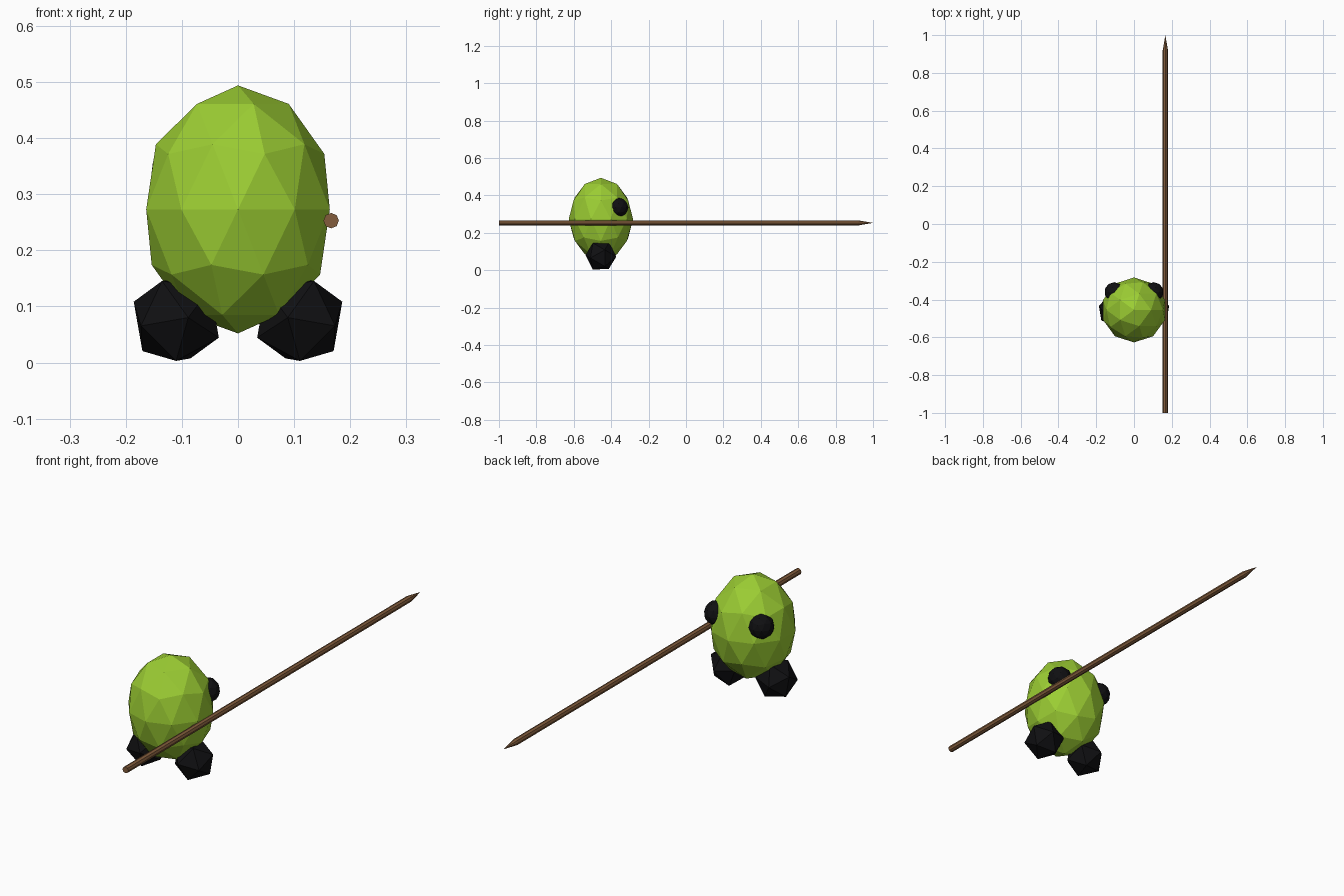
import bpy, bmesh
from math import radians
from mathutils import Matrix, Vector

if "Cube" in bpy.data.objects:
    bpy.data.objects.remove(bpy.data.objects["Cube"])


def material(name, rgb):
    m = bpy.data.materials.new(name)
    m.diffuse_color = (*rgb, 1)
    m.use_nodes = True
    m.node_tree.nodes["Principled BSDF"].inputs["Base Color"].default_value = m.diffuse_color
    return m


green = material("leaf green", (0.33, 0.61, 0.033))
black = material("black", (0.005, 0.005, 0.006))
wood = material("brown wood", (0.225, 0.108, 0.045))


def finish(name, bm, mat):
    bmesh.ops.recalc_face_normals(bm, faces=bm.faces)
    me = bpy.data.meshes.new(name)
    bm.to_mesh(me)
    bm.free()
    me.materials.append(mat)
    ob = bpy.data.objects.new(name, me)
    bpy.context.collection.objects.link(ob)
    return ob


def ball(name, mat, centre, radii, subdiv, rot=Matrix(), mirror=False):
    """Faceted ball, optionally mirrored across x = 0."""
    bm = bmesh.new()
    bmesh.ops.create_icosphere(bm, subdivisions=subdiv, radius=1)
    flip = Matrix.Diagonal((-1 if mirror else 1, 1, 1, 1))
    bm.transform(flip @ Matrix.Translation(centre) @ rot
                 @ Matrix.Diagonal((*radii, 1)))
    return finish(name, bm, mat)


# Egg-shaped body
ball("body", green, (0, -0.455, 0.273), (0.172, 0.172, 0.221), 2)

# Feet splay outward and towards the eyes (+y)
splay = (Matrix.Rotation(radians(10), 4, 'Y') @ Matrix.Rotation(radians(17), 4, 'Z')
         @ Matrix.Rotation(radians(58.28), 4, 'Y'))
for side, mirror in (("right", False), ("left", True)):
    ball(side + "_foot", black, (0.11, -0.455, 0.0765), (0.085,) * 3, 1, splay, mirror)
    ball(side + "_eye", black, (0.105, -0.36, 0.335), (0.052,) * 3, 2, mirror=mirror)

# Spear: eight-sided shaft with its far end drawn out to a point
bm = bmesh.new()
bmesh.ops.create_cone(bm, cap_ends=True, segments=8, radius1=0.0138, radius2=0.0138, depth=1.92)
top = max(bm.faces, key=lambda f: f.calc_center_median().z)
tip = bmesh.ops.poke(bm, faces=[top])["verts"][0]
tip.co.z += 0.08
bm.transform(Matrix.Translation((0.166, -0.04, 0.253)) @ Matrix.Rotation(radians(-90), 4, 'X'))
finish("spear", bm, wood)
